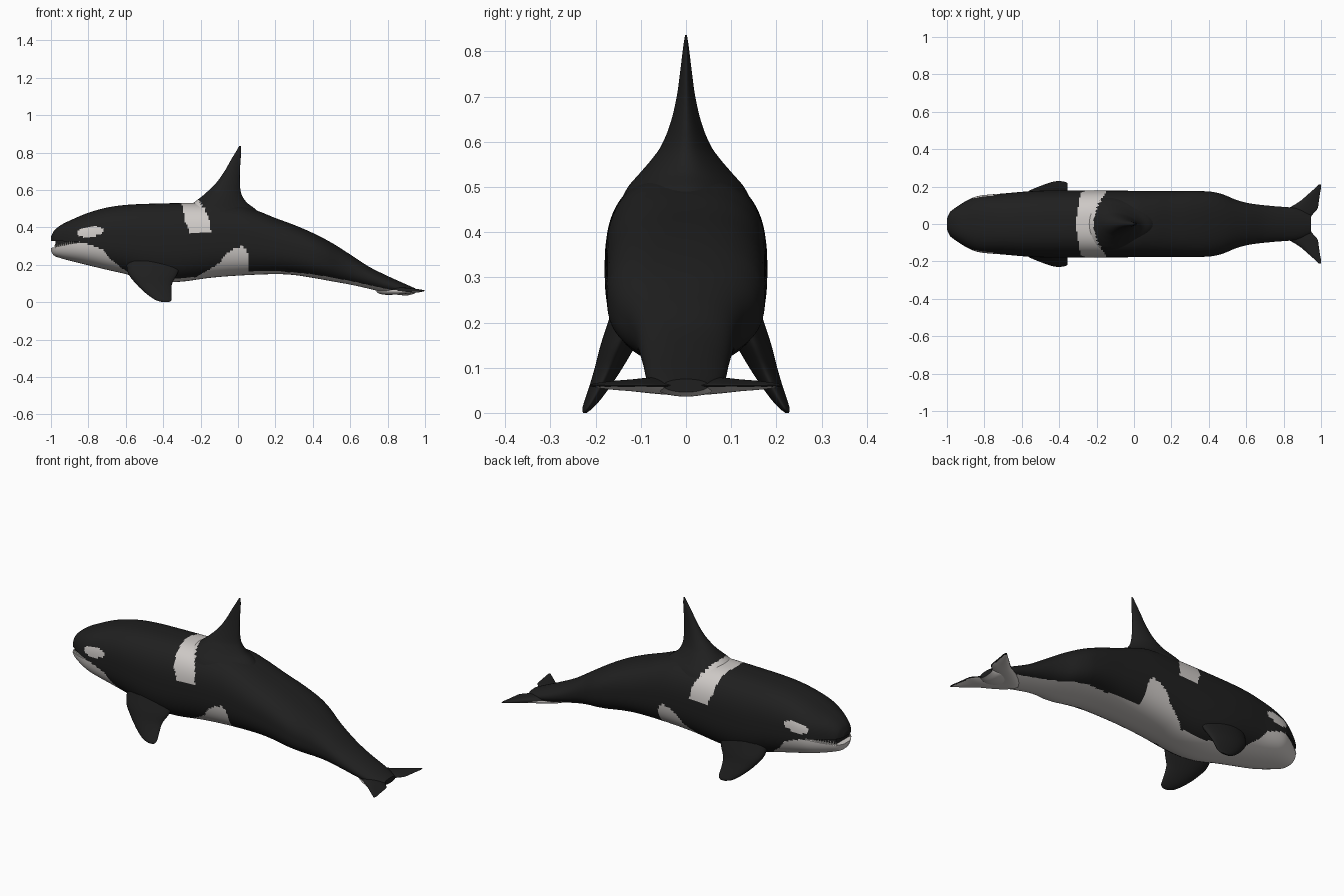
import bpy, bmesh, math
from mathutils import Matrix

if "Cube" in bpy.data.objects:
    bpy.data.objects.remove(bpy.data.objects["Cube"])


def material(name, rgb):
    m = bpy.data.materials.new(name)
    m.diffuse_color = (*rgb, 1)
    m.use_nodes = True
    m.node_tree.nodes["Principled BSDF"].inputs["Base Color"].default_value = m.diffuse_color
    return m


BLACK = material("black skin", (0.014, 0.014, 0.014))
WHITE = material("white skin", (0.62, 0.59, 0.57))
TOOTH = material("tooth ivory", (0.75, 0.73, 0.68))


def curve(pts, x):
    """Smooth interpolation through (x, value) points."""
    if x <= pts[0][0]:
        return pts[0][1]
    if x >= pts[-1][0]:
        return pts[-1][1]
    i = max(k for k in range(len(pts) - 1) if pts[k][0] <= x)

    def slope(k):
        a, b = pts[max(k - 1, 0)], pts[min(k + 1, len(pts) - 1)]
        return (b[1] - a[1]) / (b[0] - a[0])
    (x0, y0), (x1, y1) = pts[i], pts[i + 1]
    h = x1 - x0
    t = (x - x0) / h
    return ((2*t**3 - 3*t*t + 1) * y0 + (t**3 - 2*t*t + t) * h * slope(i)
            + (3*t*t - 2*t**3) * y1 + (t**3 - t*t) * h * slope(i + 1))


def line(pts, x):
    """Straight interpolation through (x, value) points."""
    for (x0, y0), (x1, y1) in zip(pts, pts[1:]):
        if x <= x1:
            return y0 + (y1 - y0) * (x - x0) / (x1 - x0)
    return pts[-1][1]


def finish(name, bm, mats):
    bmesh.ops.recalc_face_normals(bm, faces=bm.faces)
    me = bpy.data.meshes.new(name)
    bm.to_mesh(me)
    bm.free()
    for m in mats:
        me.materials.append(m)
    ob = bpy.data.objects.new(name, me)
    bpy.context.collection.objects.link(ob)
    return ob


def loft(name, rings, mats=(BLACK, WHITE)):
    bm = bmesh.new()
    vr = [[bm.verts.new(p) for p in r] for r in rings]
    n = len(vr[0])
    for a, b in zip(vr, vr[1:]):
        for i in range(n):
            bm.faces.new((a[i], a[(i + 1) % n], b[(i + 1) % n], b[i]))
    bm.faces.new(vr[0])
    bm.faces.new(vr[-1])
    return finish(name, bm, mats)


def activate(ob):
    bpy.ops.object.select_all(action='DESELECT')
    ob.select_set(True)
    bpy.context.view_layer.objects.active = ob


def smooth(ob, angle=40):
    activate(ob)
    bpy.ops.object.shade_smooth_by_angle(angle=math.radians(angle))


# Body outlines along its length
TOP = [(-1, .35), (-.985, .38), (-.95, .41), (-.9, .436), (-.8, .478), (-.7, .506), (-.6, .52),
       (-.45, .527), (-.2, .53), (0, .52), (.1, .49), (.2, .45), (.3, .413), (.4, .37), (.5, .318),
       (.6, .255), (.7, .19), (.8, .14), (.9, .095), (.945, .075)]
BOT = [(-1, .272), (-.985, .25), (-.95, .236), (-.9, .222), (-.8, .197), (-.7, .173), (-.6, .15),
       (-.5, .122), (-.4, .108), (-.3, .11), (-.15, .13), (0, .142), (.2, .15), (.3, .145),
       (.4, .13), (.5, .112), (.6, .094), (.7, .072), (.8, .048), (.9, .036), (.945, .046)]
WID = [(-1, .03), (-.985, .062), (-.95, .09), (-.9, .122), (-.85, .145), (-.8, .155), (-.7, .163),
       (-.6, .172), (-.5, .178), (-.4, .18), (.2, .176), (.4, .174), (.47, .16), (.55, .128),
       (.62, .11), (.75, .095), (.84, .088), (.9, .075), (.945, .05)]
# Upper edge of the white underside
BELLY = [(-1, .318), (-.85, .322), (-.78, .305), (-.72, .28), (-.68, .23), (-.62, .18), (-.57, .15),
         (-.5, .137), (-.35, .125), (-.22, .135), (-.1, .21), (-.05, .27), (-.02, .29), (.02, .297),
         (.045, .29), (.053, .25), (.04 + .02, .165), (.2, .167), (.4, .15), (.6, .114),
         (.8, .07), (.9, .056), (1, .058)]


def is_white(p):
    x, y, z = p
    if z < line(BELLY, x):
        return True
    # eye patch, slightly tilted
    ex, ez = (x + .79) / .068, (z - .377 - .1 * (x + .79)) / .026
    if abs(ex)**2.5 + abs(ez)**2.5 < 1 and abs(y) > .05:
        return True
    # saddle band behind the back of the head
    side = abs(y) / .17
    lo = -.315 + .03 * side + max(0, .44 - z) * .4
    hi = -.215 + .065 * side * side
    return z > .375 and lo < x < hi and z < .585


def paint(ob):
    for f in ob.data.polygons:
        f.material_index = 1 if is_white(f.center) else 0


def body_ring(x, scale=1.0, n=112):
    t, b, w = curve(TOP, x), curve(BOT, x), curve(WID, x) * scale
    e = 2 / (2.0 + .6 * min(1, max(0, (.8 - x) / .4)))
    zc, h = (t + b) / 2, (t - b) / 2
    out = []
    for i in range(n):
        a = 2 * math.pi * (i + .5) / n
        c, s = math.cos(a), math.sin(a)
        out.append((x, math.copysign(abs(c)**e, c) * w, zc + math.copysign(abs(s)**e, s) * h))
    return out


body = loft("body", [body_ring(-1 + 1.945 * (i / 240)**1.3) for i in range(241)])

# Open mouth: wedge cut through the snout
wedge = [(-1.1, .328), (-1.1, .272), (-1.0, .29), (-.85, .32), (-.85, .323), (-1.0, .328)]
cutter = loft("mouth_cutter", [[(x, y, z) for x, z in wedge] for y in (-.3, .3)])
cutter.hide_render = True
mod = body.modifiers.new("mouth", 'BOOLEAN')
mod.operation, mod.object, mod.solver = 'DIFFERENCE', cutter, 'EXACT'
activate(body)
bpy.ops.object.modifier_apply(modifier="mouth")
bpy.data.objects.remove(cutter)
paint(body)
smooth(body)

# Dark lining that fills the mouth behind the teeth
lining = []
for i in range(13):
    x = -.975 + .165 * i / 12
    w = curve(WID, x) * .84
    lining.append([(x, -w, .27), (x, w, .27), (x, w, .345), (x, -w, .345)])
loft("mouth_lining", lining)

# Lower teeth
bm = bmesh.new()
for i in range(10):
    x = -.978 + .011 * i
    for s in (-1, 1):
        z = .29 + (x + 1) * .2
        bmesh.ops.create_cone(bm, cap_ends=True, segments=6, radius1=.006, radius2=.001, depth=.02,
                              matrix=Matrix.Translation((x, s * curve(WID, x) * .91, z + .006)))
finish("teeth", bm, [TOOTH])


def fin_ring(x0, x1, yc, z, t, n=40):
    """Horizontal fin section, rounded in front and thinner behind."""
    out = []
    for i in range(n):
        a = 2 * math.pi * i / n
        u = math.cos(a)
        out.append(((x0 + x1) / 2 + u * (x1 - x0) / 2, yc + math.sin(a) * t * (1 - .25 * u), z))
    return out


def refine(rows, steps=8):
    """Smoothly resample rows keyed by their first value."""
    cols = [[(r[0], r[k]) for r in rows] for k in range(1, len(rows[0]))]
    keys = [a[0] + (b[0] - a[0]) * j / steps for a, b in zip(rows, rows[1:]) for j in range(steps)]
    return [(k, *[curve(c, k) for c in cols]) for k in keys + [rows[-1][0]]]


# Dorsal fin: height, leading x, trailing x, half thickness
dorsal = [(.46, -.30, .13, .145), (.5, -.275, .09, .125), (.53, -.24, .05, .10), (.56, -.20, .027, .075),
          (.59, -.165, .015, .054), (.64, -.115, .01, .034), (.7, -.072, .01, .02), (.76, -.038, .014, .012),
          (.81, -.008, .017, .006), (.836, .007, .015, .002)]
fin = loft("dorsal_fin", [fin_ring(a, b, 0, z, t) for z, a, b, t in refine(dorsal)])
paint(fin)
smooth(fin, 60)

# Flippers: height, leading x, trailing x, centre y, half thickness
flipper = [(0, -.405, -.368, .224, .004), (.01, -.437, -.357, .218, .011), (.03, -.47, -.355, .206, .017),
           (.06, -.507, -.356, .19, .023), (.1, -.547, -.352, .171, .03), (.15, -.585, -.325, .15, .038),
           (.22, -.60, -.30, .12, .045)]
for side, s in (("left", 1), ("right", -1)):
    ob = loft(side + "_flipper", [fin_ring(a, b, s * y, z, t) for z, a, b, y, t in refine(flipper)])
    smooth(ob, 60)

# Tail flukes: distance from centre, leading x, trailing x, half thickness
half = [(0, .74, .943, .02), (.04, .77, .947, .019), (.08, .82, .98, .016), (.12, .885, .988, .012),
        (.16, .932, .994, .009), (.195, .972, 1.0, .005), (.212, .99, 1.0, .002)]
half = refine(half, 6)
rings = []
for s, rows in ((-1, half[::-1]), (1, half[1:])):
    for y, a, b, t in rows:
        ring = []
        for i in range(32):
            u, v = math.cos(math.pi * i / 16), math.sin(math.pi * i / 16)
            x = (a + b) / 2 + u * (b - a) / 2
            ring.append((min(x, 1), s * y, .061 + v * t * (1 - .5 * u)))
        rings.append(ring)
flukes = loft("tail_flukes", rings)
paint(flukes)
smooth(flukes, 60)
